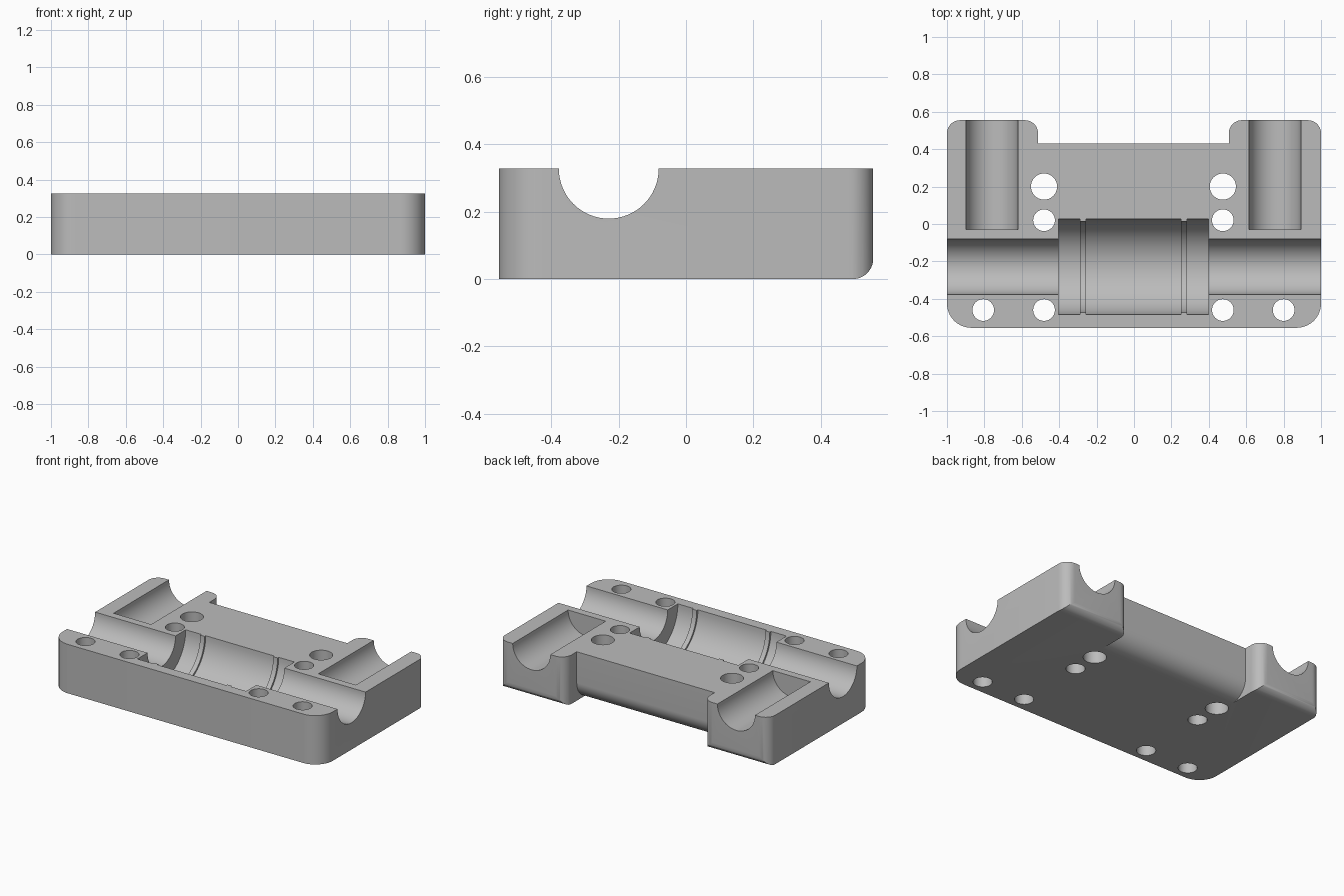
import bpy, bmesh
from math import sin, cos, pi, radians
from mathutils import Vector

cube = bpy.data.objects.get("Cube")
if cube:
    bpy.data.objects.remove(cube, do_unlink=True)

HEIGHT = 0.327
OFFSET = -0.003          # features mirror about this x
SHAFT_Y = -0.229

grey = bpy.data.materials.new("machined grey")
grey.use_nodes = True
colour = (0.5, 0.5, 0.5, 1)
grey.diffuse_color = colour
grey.node_tree.nodes["Principled BSDF"].inputs["Base Color"].default_value = colour


def rounded(corners, steps=10):
    """Outline from (x, y, radius) right-angle corners."""
    points = []
    for i, (x, y, r) in enumerate(corners):
        p = Vector((x, y))
        if not r:
            points.append(p)
            continue
        a = (Vector(corners[i - 1][:2]) - p).normalized() * r
        b = (Vector(corners[(i + 1) % len(corners)][:2]) - p).normalized() * r
        for k in range(steps + 1):
            t = k / steps * pi / 2
            points.append(p + a * (1 - sin(t)) + b * (1 - cos(t)))
    return points


def loft(name, rings):
    """Closed solid through a row of matching point rings."""
    bm = bmesh.new()
    loops = [[bm.verts.new(p) for p in ring] for ring in rings]
    n = len(loops[0])
    for a, b in zip(loops, loops[1:]):
        for i in range(n):
            j = (i + 1) % n
            bm.faces.new((a[i], a[j], b[j], b[i]))
    bm.faces.new(loops[0])
    bm.faces.new(loops[-1])
    bmesh.ops.recalc_face_normals(bm, faces=bm.faces)
    mesh = bpy.data.meshes.new(name)
    bm.to_mesh(mesh)
    bm.free()
    mesh.materials.append(grey)
    obj = bpy.data.objects.new(name, mesh)
    bpy.context.collection.objects.link(obj)
    return obj


def turned(name, centre, axis, sections, sides=64):
    """Stepped round solid: sections are (position along axis, radius)."""
    rings = []
    for pos, r in sections:
        ring = []
        for k in range(sides):
            t = 2 * pi * k / sides
            u, v = r * cos(t), r * sin(t)
            offset = {"x": (pos, u, v), "y": (u, pos, v), "z": (u, v, pos)}[axis]
            ring.append(Vector(centre) + Vector(offset))
        rings.append(ring)
    return loft(name, rings)


def cut(cutter):
    cutter.hide_render = True
    mod = housing.modifiers.new(cutter.name, "BOOLEAN")
    mod.operation, mod.solver, mod.object = "DIFFERENCE", "EXACT", cutter
    bpy.context.view_layer.objects.active = housing
    bpy.ops.object.modifier_apply(modifier=mod.name)
    bpy.data.objects.remove(cutter, do_unlink=True)


# Block with rounded plan corners
plan = rounded([(-1, -0.555, 0.13), (1, -0.555, 0.13), (1, 0.555, 0.07), (-1, 0.555, 0.07)])
housing = loft("bearing_housing_half", [[(p.x, p.y, z) for p in plan] for z in (0, HEIGHT)])

# Recess between the rear ears, with rounded inner ear corners
L, R = OFFSET - 0.51, OFFSET + 0.51
flare = 0.07
notch = [Vector((L, 0.4299)), Vector((R, 0.4299))]
arc = [(flare * (1 - cos(t)), 0.555 - flare + flare * sin(t))
       for t in (k / 10 * pi / 2 for k in range(11))]
notch += [Vector((R + dx, y)) for dx, y in arc] + [Vector((R + flare, 0.7))]
notch += [Vector((L - flare, 0.7))] + [Vector((L - dx, y)) for dx, y in reversed(arc)]
cut(loft("ear_recess", [[(p.x, p.y, z) for p in notch] for z in (-0.1, 0.5)]))


# Rounded lower rear edges: small on the ears, larger in the middle
def edge_round(name, y, r, x0, x1):
    curve = [(y - r + r * sin(t), r - r * cos(t)) for t in (k / 12 * pi / 2 for k in range(13))]
    outline = curve + [(y + 0.05, r), (y + 0.05, -0.05), (y - r, -0.05)]
    cut(loft(name, [[(x, a, b) for a, b in outline] for x in (x0, x1)]))


edge_round("ear_edge_round", 0.555, 0.06, -1.1, 1.1)
edge_round("middle_edge_round", 0.43, 0.12, L, R)

# Shaft channel with the wide central bore and its two narrow ribs
shaft, bore, rib = 0.148, 0.255, 0.243
half = [(1.1, shaft), (0.402, shaft), (0.402, bore), (0.286, bore),
        (0.286, rib), (0.254, rib), (0.254, bore)]
steps = [(-x, r) for x, r in half] + [(x, r) for x, r in reversed(half)]
cut(turned("shaft_channel", (OFFSET, SHAFT_Y, HEIGHT), "x", steps))

# Rear rod pockets and vertical bolt holes on each side
for side in (-1, 1):
    cut(turned("rod_pocket", (OFFSET + side * 0.757, 0, HEIGHT), "y",
               [(-0.03, 0.139), (0.7, 0.139)]))
    for x, y, r in ((0.478, 0.2, 0.07), (0.478, 0.02, 0.058),
                    (0.478, -0.46, 0.058), (0.803, -0.46, 0.058)):
        cut(turned("bolt_hole", (OFFSET + side * x, y, 0), "z",
                   [(-0.1, r), (0.5, r)], 40))

# Smooth the curved walls, keep machined edges crisp
bpy.ops.object.select_all(action="DESELECT")
housing.select_set(True)
bpy.context.view_layer.objects.active = housing
bpy.ops.object.shade_smooth_by_angle(angle=radians(30))
